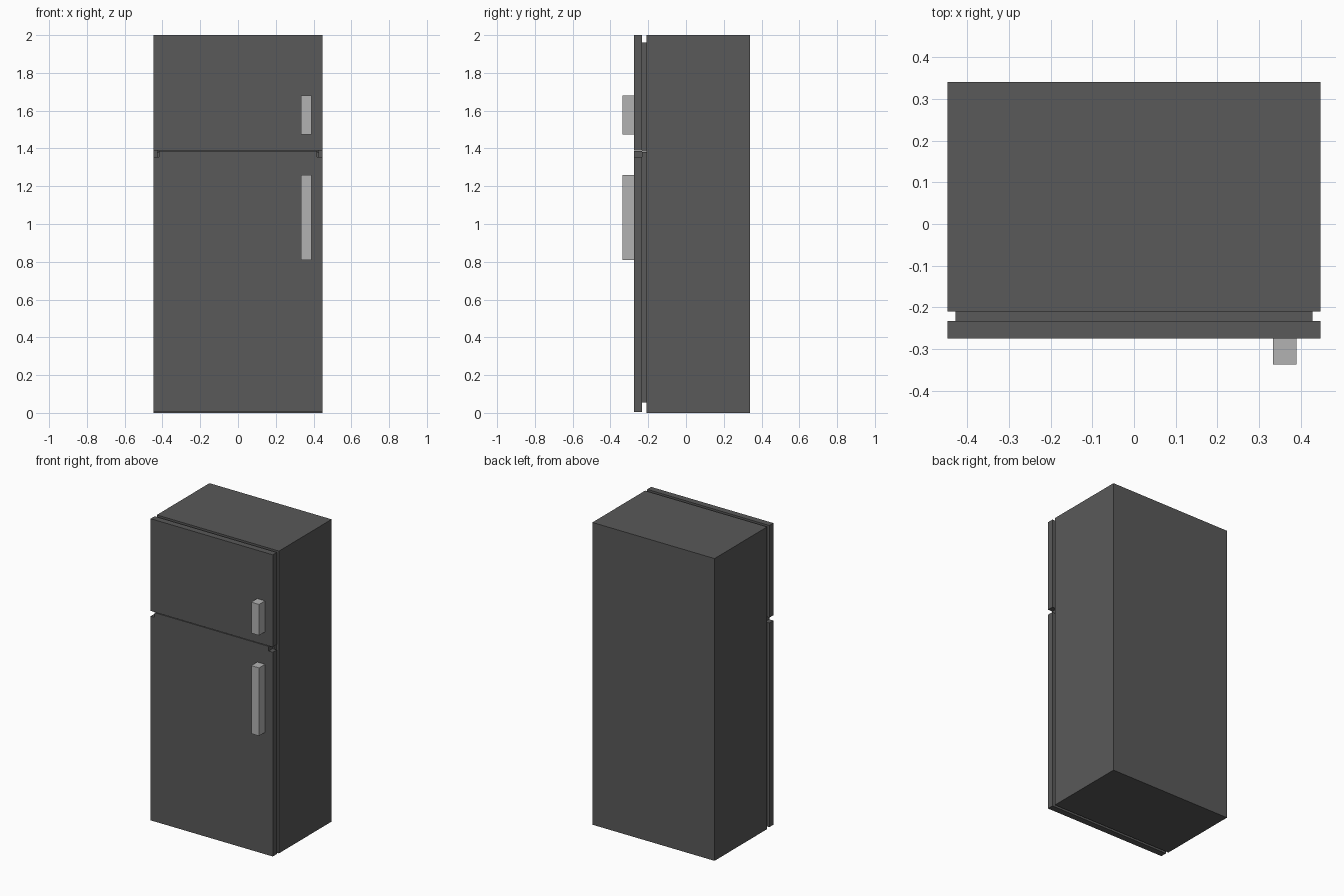
import bpy, bmesh

if "Cube" in bpy.data.objects:
    bpy.data.objects.remove(bpy.data.objects["Cube"])


def material(name, value):
    m = bpy.data.materials.new(name)
    m.diffuse_color = (value, value, value, 1)
    m.use_nodes = True
    m.node_tree.nodes["Principled BSDF"].inputs["Base Color"].default_value = m.diffuse_color
    return m


DARK = material("dark_enamel", 0.1)
LIGHT = material("light_metal", 0.45)


def slab(name, profile, y0, y1, mat=DARK):
    """Extrude an (x, z) outline from y0 back to y1."""
    bm = bmesh.new()
    face = bm.faces.new([bm.verts.new((x, y0, z)) for x, z in profile])
    new = bmesh.ops.extrude_face_region(bm, geom=[face])["geom"]
    verts = [v for v in new if isinstance(v, bmesh.types.BMVert)]
    bmesh.ops.translate(bm, verts=verts, vec=(0, y1 - y0, 0))
    bmesh.ops.recalc_face_normals(bm, faces=bm.faces)
    me = bpy.data.meshes.new(name)
    bm.to_mesh(me)
    bm.free()
    me.materials.append(mat)
    ob = bpy.data.objects.new(name, me)
    bpy.context.collection.objects.link(ob)
    return ob


def box(name, x0, x1, y0, y1, z0, z1, mat=DARK):
    return slab(name, [(x0, z0), (x1, z0), (x1, z1), (x0, z1)], y0, y1, mat)


W = 0.447                                  # half width
FRONT, DOOR_BACK, BODY_FRONT, BACK = -0.275, -0.233, -0.21, 0.34

# Cabinet
box("cabinet", -W, W, BODY_FRONT, BACK, 0, 2)

# Upper door and its recessed seal
box("freezer_door", -W, W, FRONT, DOOR_BACK, 1.39, 2)
box("freezer_seal", -0.428, 0.428, DOOR_BACK, BODY_FRONT, 1.385, 1.96)

# Lower door with hinge notches in both top corners
N, LOW, TOP = 0.417, 1.355, 1.386
slab("fridge_door", [(-W, 0.004), (W, 0.004), (W, LOW), (N, LOW), (N, TOP),
                     (-N, TOP), (-N, LOW), (-W, LOW)], FRONT, DOOR_BACK)
box("fridge_seal", -0.428, 0.428, DOOR_BACK, BODY_FRONT, 0.055, 1.38)

# Handles
for name, z0, z1 in (("freezer_handle", 1.475, 1.68), ("fridge_handle", 0.81, 1.26)):
    box(name, 0.333, 0.39, -0.337, FRONT, z0, z1, LIGHT)
